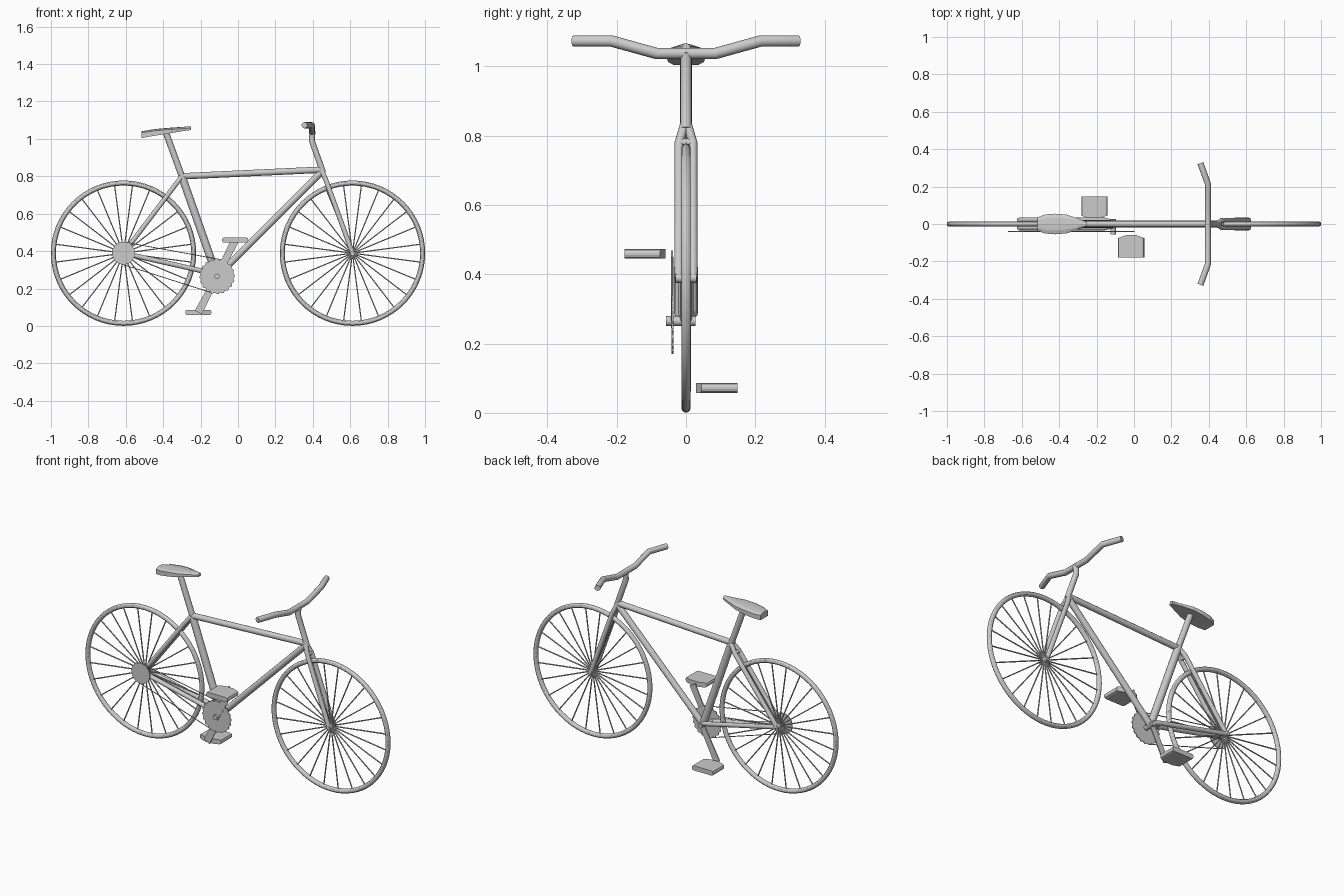
import bpy, bmesh
from math import sin, cos, pi, radians, hypot
from mathutils import Vector

if "Cube" in bpy.data.objects:
    bpy.data.objects.remove(bpy.data.objects["Cube"])


def tubes(name, paths, r, res=4, radii=None):
    """One object holding round tubes along the given paths."""
    cu = bpy.data.curves.new(name, 'CURVE')
    cu.dimensions = '3D'
    cu.bevel_depth = r
    cu.bevel_resolution = res
    cu.use_fill_caps = True
    for path in paths:
        sp = cu.splines.new('POLY')
        sp.points.add(len(path) - 1)
        for i, p in enumerate(path):
            sp.points[i].co = (*p, 1)
            sp.points[i].radius = radii[i] if radii else 1
    ob = bpy.data.objects.new(name, cu)
    bpy.context.collection.objects.link(ob)
    return ob


def prism(name, outline, offset):
    """Flat outline extruded along an offset vector."""
    bm = bmesh.new()
    face = bm.faces.new([bm.verts.new(p) for p in outline])
    new = bmesh.ops.extrude_face_region(bm, geom=[face])['geom']
    bmesh.ops.translate(bm, vec=offset,
                        verts=[v for v in new if isinstance(v, bmesh.types.BMVert)])
    bmesh.ops.recalc_face_normals(bm, faces=bm.faces)
    me = bpy.data.meshes.new(name)
    bm.to_mesh(me)
    bm.free()
    ob = bpy.data.objects.new(name, me)
    bpy.context.collection.objects.link(ob)
    return ob


def disc(name, x, y, z, radii, n, thick):
    pts = []
    for i in range(n):
        a, r = 2 * pi * i / n, radii[i % len(radii)]
        pts.append((x + r * cos(a), y - thick / 2, z + r * sin(a)))
    return prism(name, pts, (0, thick, 0))


AXLE_Z, R = 0.389, 0.375
REAR, FRONT = -0.612, 0.612
BB = (-0.112, 0.265)
SEAT_JOINT = (-0.30, 0, 0.80)

# wheels: tyre, spokes, hub
for label, x in (("rear", REAR), ("front", FRONT)):
    bpy.ops.mesh.primitive_torus_add(location=(x, 0, AXLE_Z), rotation=(pi / 2, 0, 0),
                                     major_radius=R, minor_radius=0.0135,
                                     major_segments=64, minor_segments=12)
    bpy.context.object.name = label + "_tyre"
    bpy.ops.object.shade_smooth_by_angle()
    spokes = []
    for i in range(24):
        a = radians(15 * i + 7.5)
        spokes.append([(x, 0, AXLE_Z), (x + R * cos(a), 0, AXLE_Z + R * sin(a))])
    tubes(label + "_spokes", spokes, 0.0035, 1)
    tubes(label + "_hub", [[(x, -0.03, AXLE_Z), (x, 0.03, AXLE_Z)]], 0.014)

# main frame
tubes("seat_tube", [[(BB[0], 0, BB[1]), SEAT_JOINT]], 0.021)
tubes("seat_post", [[SEAT_JOINT, (-0.384, 0, 1.03)]], 0.017)
tubes("top_tube", [[SEAT_JOINT, (0.445, 0, 0.835)]], 0.017)
tubes("down_tube", [[(BB[0], 0, BB[1]), (0.448, 0, 0.825)]], 0.018)
tubes("steerer", [[(0.398, 0, 1.04), (0.395, 0, 0.99), (0.455, 0, 0.82)]], 0.016)

# paired stays and fork blades, with a bridge where they split
for name, a, b, c in (
        ("fork", (0.448, 0.005, 0.83), (0.47, 0.020, 0.78), (FRONT, 0.021, AXLE_Z)),
        ("seat_stays", (-0.30, 0.006, 0.80), (-0.335, 0.021, 0.754), (REAR, 0.021, AXLE_Z)),
        ("chain_stays", (-0.112, 0.01, 0.275), (-0.16, 0.021, 0.287), (REAR, 0.021, AXLE_Z))):
    sides = [[(p[0], s * p[1], p[2]) for p in (a, b, c)] for s in (-1, 1)]
    tubes(name, sides, 0.013)
    tubes(name + "_bridge", [[(b[0], -b[1], b[2]), (b[0], b[1], b[2])]], 0.012)

# handlebar
half = [(0.395, 0.085, 1.037), (0.395, 0.215, 1.073), (0.355, 0.325, 1.073)]
tubes("handlebar", [[(x, -y, z) for x, y, z in reversed(half)] + half], 0.0165)

# seat: stacked outlines, slightly crowned, thicker at the back
stations = [(-0.515, 0.036, 1.004, 1.041), (-0.475, 0.051, 1.012, 1.048),
            (-0.42, 0.055, 1.021, 1.055), (-0.36, 0.050, 1.031, 1.060),
            (-0.30, 0.030, 1.041, 1.064), (-0.252, 0.011, 1.047, 1.067)]
bm = bmesh.new()
rings = []
for x, w, lo, hi in stations:
    sec = [(-1, lo), (-1, hi - 0.009), (-0.6, hi - 0.002), (0, hi),
           (0.6, hi - 0.002), (1, hi - 0.009), (1, lo)]
    rings.append([bm.verts.new((x, w * k, z)) for k, z in sec])
for r0, r1 in zip(rings, rings[1:]):
    for i in range(7):
        j = (i + 1) % 7
        bm.faces.new((r0[i], r0[j], r1[j], r1[i]))
bm.faces.new(rings[0])
bm.faces.new(rings[-1])
bmesh.ops.recalc_face_normals(bm, faces=bm.faces)
me = bpy.data.meshes.new("seat")
bm.to_mesh(me)
bm.free()
bpy.context.collection.objects.link(bpy.data.objects.new("seat", me))

# drivetrain
disc("rear_cog", REAR, -0.039, AXLE_Z, (0.061,), 24, 0.005)
disc("chainring", BB[0], -0.039, BB[1], (0.095, 0.095, 0.089, 0.089), 80, 0.005)
tubes("bottom_bracket", [[(BB[0], -0.057, BB[1]), (BB[0], 0.028, BB[1])]], 0.0145)
d = Vector((BB[0] - REAR, 0, BB[1] - AXLE_Z)).normalized()
n = Vector((-d.z, 0, d.x))
c0, c1 = Vector((REAR, -0.039, AXLE_Z)), Vector((BB[0], -0.039, BB[1]))
tubes("chain", [[c0 + s * n * 0.059, c1 + s * n * 0.092] for s in (-1, 1)], 0.0025, 1)

# cranks and pedals
MID = -0.015
for label, s, px, pz in (("right", -1, -0.015, 0.459), ("left", 1, -0.212, 0.072)):
    cy = MID + s * 0.026
    dx, dz = px - BB[0], pz - BB[1]
    L = hypot(dx, dz)
    ux, uz = dx / L, dz / L
    outline = []
    for t, w in ((-0.015, -0.016), (-0.015, 0.016), (L, 0.021), (L, -0.021)):
        outline.append((BB[0] + ux * t - uz * w, cy - 0.003, BB[1] + uz * t + ux * w))
    prism(label + "_crank", outline, (0, 0.006, 0))
    # pedal plan outline with bowed inner edge, bevelled round the sides
    plan = [(-0.07, 0.163), (-0.07, 0.06), (-0.025, 0.044),
            (0.025, 0.044), (0.07, 0.06), (0.07, 0.163)]
    ped = prism(label + "_pedal",
                [(px + x, MID + s * y, pz - 0.014) for x, y in plan], (0, 0, 0.028))
    bm = bmesh.new()
    bm.from_mesh(ped.data)
    ends = [e for e in bm.edges if all(abs(abs(v.co.x - px) - 0.07) < 1e-4 for v in e.verts)
            and abs(e.verts[0].co.z - e.verts[1].co.z) < 1e-4
            and abs(e.verts[0].co.x - e.verts[1].co.x) < 1e-4]
    bmesh.ops.bevel(bm, geom=ends, offset=0.011, segments=2, profile=0.5, affect='EDGES')
    bm.to_mesh(ped.data)
    bm.free()
